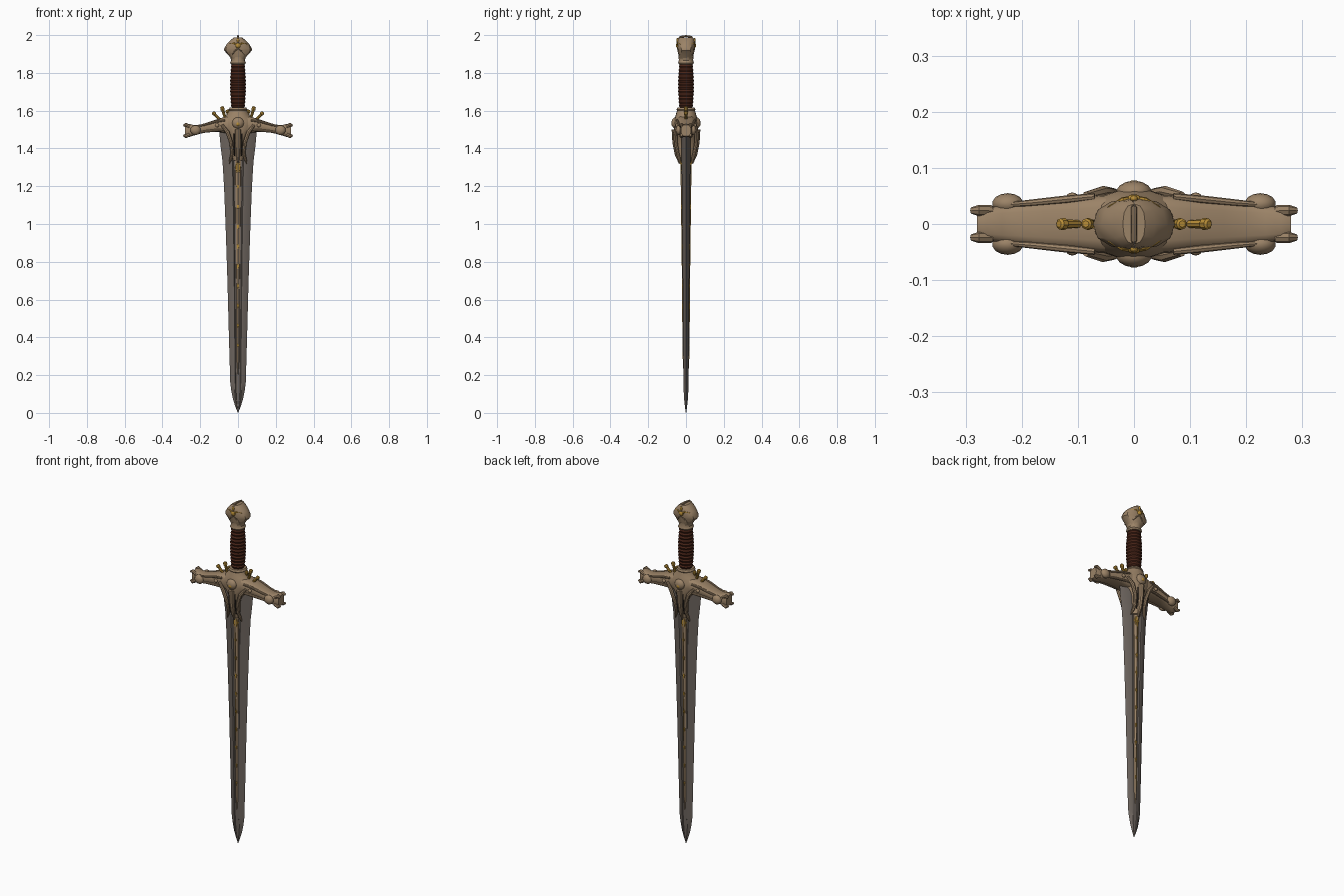
import bpy, bmesh, math
from mathutils import Vector

if "Cube" in bpy.data.objects:
    bpy.data.objects.remove(bpy.data.objects["Cube"])


def material(name, rgb):
    m = bpy.data.materials.new(name)
    m.diffuse_color = (*[(c / 255) ** 2.2 for c in rgb], 1)
    m.use_nodes = True
    m.node_tree.nodes["Principled BSDF"].inputs["Base Color"].default_value = m.diffuse_color
    return m


STEEL = material("dark steel", (108, 100, 94))
BRONZE = material("aged bronze", (154, 130, 103))
GOLD = material("old gold", (182, 140, 58))
LEATHER = material("brown leather", (74, 41, 30))
DARK = material("dark recess", (52, 46, 42))


def finish(name, bm, mat):
    bmesh.ops.recalc_face_normals(bm, faces=bm.faces)
    me = bpy.data.meshes.new(name)
    bm.to_mesh(me)
    bm.free()
    me.materials.append(mat)
    ob = bpy.data.objects.new(name, me)
    bpy.context.collection.objects.link(ob)
    return ob


def skin(name, rings, mat):
    """Closed surface through rings of points."""
    bm = bmesh.new()
    vs = [[bm.verts.new(p) for p in r] for r in rings]
    n = len(vs[0])
    for a, b in zip(vs, vs[1:]):
        for i in range(n):
            bm.faces.new((a[i], a[(i + 1) % n], b[(i + 1) % n], b[i]))
    bm.faces.new(vs[0])
    bm.faces.new(vs[-1])
    return finish(name, bm, mat)


def loft(name, secs, mat, axis="z", n=16, power=2.0, turn=0.0):
    """secs: (position, half u, half v, centre v); u,v = x,y for z, y,z for x."""
    rings = []
    for p, hu, hv, cv in secs:
        ring = []
        for i in range(n):
            a = math.tau * (i + turn) / n
            c, s = math.cos(a), math.sin(a)
            u = hu * math.copysign(abs(c) ** (2 / power), c)
            v = cv + hv * math.copysign(abs(s) ** (2 / power), s)
            ring.append((u, v, p) if axis == "z" else (p, u, v))
        rings.append(ring)
    return skin(name, rings, mat)


def tube(name, pts, radii, mat, n=8):
    """Round bar through points with a radius at each."""
    pts = [Vector(p) for p in pts]
    rings = []
    for i, p in enumerate(pts):
        d = (pts[min(i + 1, len(pts) - 1)] - pts[max(i - 1, 0)]).normalized()
        side = d.orthogonal().normalized()
        up = d.cross(side)
        rings.append([p + radii[i] * (side * math.cos(math.tau * k / n) + up * math.sin(math.tau * k / n))
                      for k in range(n)])
    return skin(name, rings, mat)


def ball(name, at, size, mat):
    bm = bmesh.new()
    bmesh.ops.create_uvsphere(bm, u_segments=14, v_segments=8, radius=1)
    bmesh.ops.scale(bm, vec=size, verts=bm.verts)
    bmesh.ops.translate(bm, vec=at, verts=bm.verts)
    return finish(name, bm, mat)


# Blade: bevelled edges and a shallow central fuller
def blade_ring(z, w, t):
    half = [(w, 0), (.52 * w, t * .9), (.36 * w, t * .9), (.28 * w, t * .6)]
    front = half + [(-x, y) for x, y in reversed(half)]
    return [(x, y, z) for x, y in front + [(x, -y) for x, y in reversed(front[1:-1])]]


profile = [(0, .001, .001), (.03, .013, .006), (.07, .026, .011), (.12, .036, .014), (.16, .041, .015),
           (.4, .048, .017), (.7, .056, .019), (1.0, .066, .022), (1.2, .074, .024),
           (1.33, .082, .026), (1.42, .093, .027), (1.5, .1, .028)]
skin("blade", [blade_ring(*s) for s in profile], STEEL)

# Bronze rib with gold inlay along the fuller
loft("blade_rib", [(.2, .002, .012, 0), (.27, .009, .017, 0), (.7, .012, .02, 0),
                   (1.1, .017, .024, 0), (1.36, .022, .028, 0)], BRONZE, n=8)
loft("blade_inlay", [(.22, .001, .012, 0), (.3, .003, .0185, 0), (.7, .0035, .0215, 0),
                     (1.34, .005, .0295, 0)], GOLD, n=4)
for i in range(9):
    z = .36 + i * .105
    t = .0185 + (z - .3) * .0105
    loft("inlay_leaf", [(z - .035, .001, t - .003, 0), (z, .008 + .003 * z, t + .0015, 0),
                        (z + .015, .001, t - .002, 0)], GOLD, n=6)
loft("inlay_crown", [(1.25, .002, .025, 0), (1.28, .016, .029, 0), (1.3, .024, .03, 0),
                     (1.325, .012, .03, 0)], GOLD, n=6)

# Guard: drooping crossbar with flared ends
half_bar = [(0, .052, .05, 1.525), (.06, .052, .045, 1.525), (.1, .046, .036, 1.522),
            (.16, .041, .026, 1.512), (.2, .037, .024, 1.502), (.235, .034, .028, 1.496),
            (.262, .03, .036, 1.495), (.28, .026, .03, 1.495)]
loft("crossbar", [(-p, a, b, c) for p, a, b, c in reversed(half_bar[1:])] + half_bar,
     BRONZE, "x", 16, 3.5)

# Guard hub and the tongue clasping the blade
loft("guard_hub", [(1.335, .03, .036, 0), (1.36, .035, .043, 0), (1.41, .034, .05, 0),
                   (1.45, .044, .056, 0), (1.485, .068, .06, 0), (1.52, .1, .062, 0),
                   (1.55, .09, .062, 0), (1.575, .062, .055, 0), (1.6, .048, .048, 0),
                   (1.615, .042, .044, 0)], BRONZE, n=20)
loft("grip_collar", [(1.598, .044, .046, 0), (1.606, .05, .05, 0), (1.616, .044, .046, 0)], BRONZE, n=20)

for f in (-1, 1):
    # Medallion and tongue ornament on both faces
    ball("guard_medallion", (0, f * .056, 1.535), (.032, .021, .03), BRONZE)
    ball("medallion_stud", (0, f * .072, 1.53), (.011, .006, .011), GOLD)
    tube("tongue_ridge", [(0, f * .06, 1.5), (0, f * .058, 1.43), (0, f * .048, 1.37), (0, f * .035, 1.32)],
         [.016, .014, .012, .003], BRONZE)
    # Pommel boss
    ball("pommel_boss", (0, f * .043, 1.945), (.014, .01, .014), GOLD)
    for s in (-1, 1):
        # Raised scrolls running from the arm into the forked tongue
        tube("tongue_scroll", [(s * .085, f * .05, 1.525), (s * .055, f * .057, 1.485), (s * .036, f * .054, 1.43),
                               (s * .031, f * .044, 1.375), (s * .038, f * .036, 1.345), (s * .047, f * .031, 1.318)],
             [.008, .011, .01, .008, .008, .002], BRONZE)
        tube("tongue_groove", [(s * .02, f * .057, 1.48), (s * .019, f * .052, 1.41), (s * .019, f * .043, 1.36)],
             [.003, .004, .003], DARK, 6)
        # Mouldings along the top and bottom of the arm face
        for dz in (.026, -.026):
            tube("arm_moulding", [(s * .07, f * .049, 1.524 + dz), (s * .12, f * .044, 1.519 + dz * .9),
                                  (s * .18, f * .038, 1.507 + dz * .7), (s * .23, f * .034, 1.497 + dz * .7)],
                 [.006, .007, .006, .004], BRONZE)
        ball("arm_rivet", (s * .11, f * .048, 1.522), (.011, .008, .01), BRONZE)
        # Scroll disc and claws at the arm tip
        ball("arm_scroll", (s * .225, f * .036, 1.497), (.028, .019, .026), BRONZE)
        for dz in (-1, 1):
            tube("arm_claw", [(s * .255, f * .024, 1.495 + dz * .02), (s * .277, f * .024, 1.495 + dz * .031),
                              (s * .289, f * .024, 1.495 + dz * .024)], [.01, .01, .006], BRONZE)
        # Gold strapwork crossing the pommel face
        tube("pommel_strap", [(0, f * .046, 1.94), (s * .02, f * .043, 1.957), (s * .042, f * .029, 1.953),
                              (s * .06, f * .012, 1.94)], [.005, .005, .005, .003], GOLD, 6)
        tube("pommel_groove", [(0, f * .044, 1.93), (s * .018, f * .042, 1.915), (s * .034, f * .033, 1.895)],
             [.004, .004, .003], BRONZE, 6)

# Fan of gold spikes above each arm
for s in (-1, 1):
    for x0, x1, z1, r in ((.045, .058, 1.605, .009), (.062, .086, 1.622, .01), (.085, .134, 1.592, .01)):
        a, b = Vector((s * x0, 0, 1.54)), Vector((s * x1, 0, z1))
        tube("guard_spike", [a, a.lerp(b, .75), a.lerp(b, .8), a.lerp(b, .95), b],
             [r * .7, r * .8, r * 1.1, r, r * .6], GOLD)

# Grip: swollen leather core with wrapped ridges
wraps = []
for i in range(53):
    k = i / 52
    r = .034 + .007 * math.sin(math.pi * k) + .0022 * math.cos(i * math.pi / 2)
    wraps.append((1.608 + .246 * k, r, r, 0))
loft("grip", wraps, LEATHER, n=20)

# Pommel: neck ring, faceted head and top ridge
loft("pommel_neck", [(1.845, .036, .037, 0), (1.853, .042, .042, 0), (1.866, .036, .038, 0),
                     (1.885, .042, .039, 0)], BRONZE, n=16)
loft("pommel_head", [(1.87, .034, .036, 0), (1.89, .047, .04, 0), (1.918, .073, .043, 0),
                     (1.93, .073, .045, 0), (1.955, .058, .046, 0), (1.975, .038, .044, 0),
                     (1.988, .02, .036, 0)], BRONZE, n=12, power=2.4)
tube("pommel_ridge", [(0, -.046, 1.95), (0, -.043, 1.978), (0, -.03, 1.991), (0, 0, 1.995),
                      (0, .03, 1.991), (0, .043, 1.978), (0, .046, 1.95)],
     [.004, .005, .005, .005, .005, .005, .004], BRONZE, 8)
for f in (-1, 1):
    ball("pommel_crest", (0, f * .045, 1.972), (.007, .006, .012), GOLD)

# Smooth shading with crisp edges
bpy.ops.object.select_all(action="SELECT")
bpy.context.view_layer.objects.active = bpy.context.selected_objects[0]
bpy.ops.object.shade_smooth_by_angle(angle=math.radians(35))
